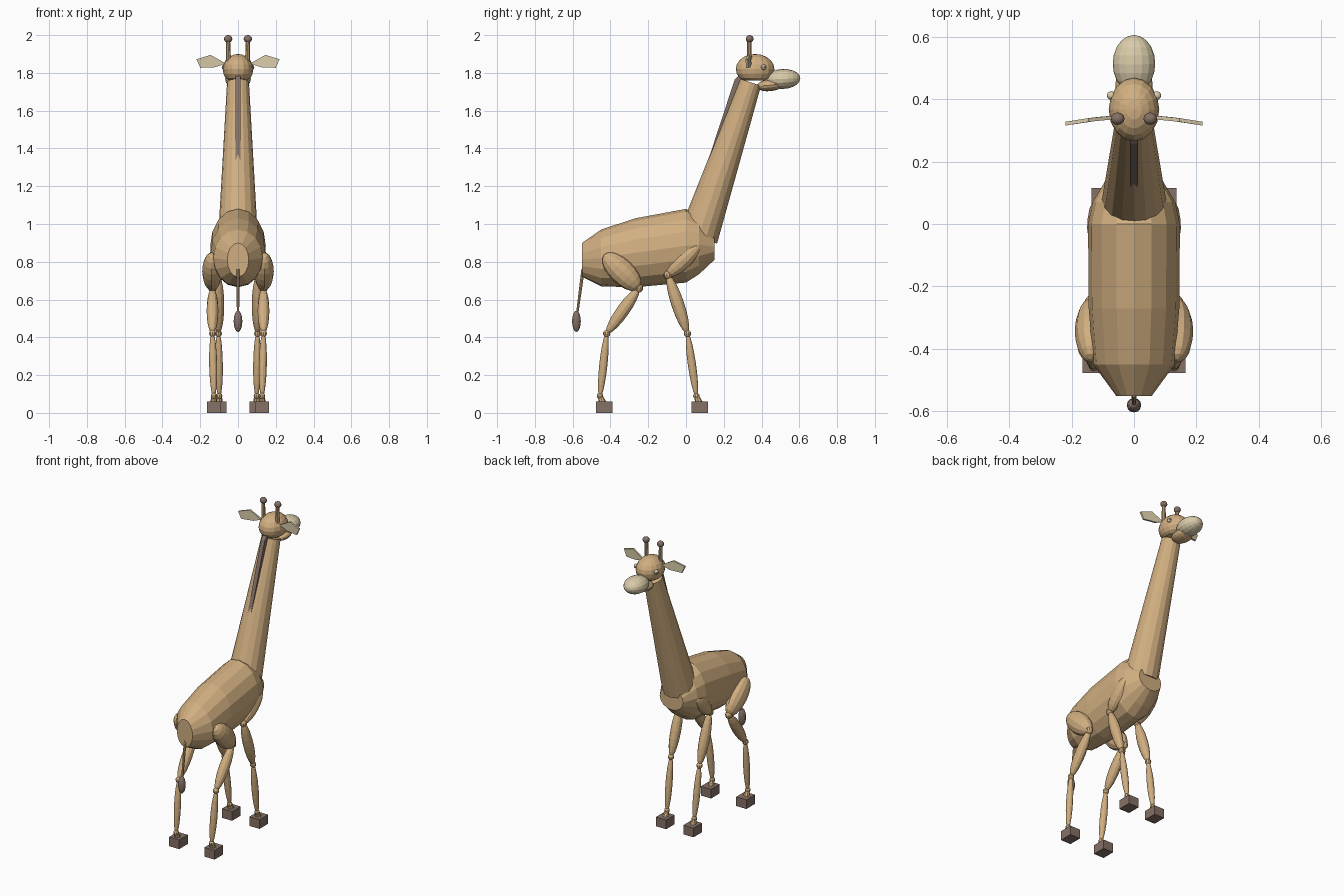
import bpy, bmesh, math
from mathutils import Vector, Matrix

if "Cube" in bpy.data.objects:
    bpy.data.objects.remove(bpy.data.objects["Cube"])


def material(name, rgb):
    m = bpy.data.materials.new(name)
    m.diffuse_color = (*rgb, 1)
    m.use_nodes = True
    m.node_tree.nodes["Principled BSDF"].inputs["Base Color"].default_value = m.diffuse_color
    return m


TAN = material("tan hide", (0.64, 0.43, 0.22))
CREAM = material("cream", (0.70, 0.60, 0.40))
BROWN = material("dark brown", (0.235, 0.165, 0.135))


def finish(name, bm, mat):
    bmesh.ops.recalc_face_normals(bm, faces=bm.faces)
    me = bpy.data.meshes.new(name)
    bm.to_mesh(me)
    bm.free()
    me.materials.append(mat)
    ob = bpy.data.objects.new(name, me)
    bpy.context.collection.objects.link(ob)
    return ob


def ellipsoid(name, center, radii, mat, direction=(0, 0, 1), seg=16, rings=10):
    """Faceted ellipsoid whose local z follows direction."""
    bm = bmesh.new()
    bmesh.ops.create_uvsphere(bm, u_segments=seg, v_segments=rings, radius=1)
    rot = Vector((0, 0, 1)).rotation_difference(Vector(direction)).to_matrix().to_4x4()
    bm.transform(Matrix.Translation(center) @ rot @ Matrix.Diagonal((*radii, 1)))
    return finish(name, bm, mat)


def spindle(name, a, b, rx, ry, mat, extra=0.0):
    a, b = Vector(a), Vector(b)
    return ellipsoid(name, (a + b) / 2, (rx, ry, (b - a).length / 2 + extra), mat, b - a, 12)


def cone(name, a, b, r1, r2, mat, seg=12):
    a, b = Vector(a), Vector(b)
    bm = bmesh.new()
    bmesh.ops.create_cone(bm, cap_ends=True, segments=seg, radius1=r1, radius2=r2,
                          depth=(b - a).length)
    rot = Vector((0, 0, 1)).rotation_difference(b - a).to_matrix().to_4x4()
    bm.transform(Matrix.Translation((a + b) / 2) @ rot)
    return finish(name, bm, mat)


def prism(name, points, offset, mat):
    """Flat polygon thickened along offset."""
    bm = bmesh.new()
    f = bm.faces.new([bm.verts.new(p) for p in points])
    ext = bmesh.ops.extrude_face_region(bm, geom=[f], use_keep_orig=True)
    bmesh.ops.translate(bm, vec=offset,
                        verts=[g for g in ext["geom"] if isinstance(g, bmesh.types.BMVert)])
    return finish(name, bm, mat)


# Body: elliptical rings along y (y, low z, high z, half width)
bm = bmesh.new()
N, prev = 16, None
rings = [(-0.55, 0.72, 0.90, 0.057), (-0.45, 0.67, 0.97, 0.13), (-0.27, 0.665, 1.03, 0.145),
         (0.0, 0.69, 1.08, 0.147), (0.07, 0.735, 1.045, 0.132), (0.15, 0.81, 0.95, 0.085)]
for y, lo, hi, w in rings:
    ring = [bm.verts.new((w * math.cos(t), y, (lo + hi) / 2 + (hi - lo) / 2 * math.sin(t)))
            for t in (2 * math.pi * i / N for i in range(N))]
    if prev:
        for i in range(N):
            j = (i + 1) % N
            bm.faces.new((prev[i], prev[j], ring[j], ring[i]))
    else:
        bm.faces.new(ring)
    prev = ring
bm.faces.new(prev)
finish("body", bm, TAN)

# Neck and mane
cone("neck", (0, 0.065, 0.93), (0, 0.342, 1.75), 0.105, 0.058, TAN, 16)
prism("mane", [(-0.013, 0.105, 1.30), (-0.013, 0.258, 1.765), (-0.013, 0.285, 1.79),
               (-0.013, 0.31, 1.75), (-0.013, 0.15, 1.33)], (0.026, 0, 0), BROWN)

# Head with a flat underside
head = ellipsoid("head", (0, 0.366, 1.82), (0.081, 0.102, 0.08), TAN)
for v in head.data.vertices:
    v.co.z = max(v.co.z, 1.76)
ellipsoid("muzzle", (0, 0.513, 1.768), (0.068, 0.053, 0.092), CREAM, (0, 1, 0.04))
ellipsoid("jaw", (0, 0.445, 1.735), (0.06, 0.032, 0.07), TAN, (0, 1, 0.1))

# Tail
cone("tail", (0, -0.545, 0.76), (0, -0.578, 0.51), 0.009, 0.006, TAN, 8)
ellipsoid("tail_tuft", (0, -0.58, 0.485), (0.023, 0.023, 0.056), BROWN, seg=12)


def leg(label, s, joints, x_list, thigh, thigh_len, hoof_y):
    """Spindle-shaped bones through the joints, ball joints and a block hoof."""
    p = [Vector((s * x, y, z)) for x, (y, z) in zip(x_list, joints)]
    spindle(label + "_thigh", p[0], p[1], *thigh, TAN, thigh_len)
    spindle(label + "_shin", p[1], p[2], 0.031, 0.034, TAN)
    spindle(label + "_shank", p[2], p[3], 0.021, 0.022, TAN, 0.01)
    for q, r, part in zip(p[1:], (0.023, 0.019, 0.017), ("knee", "hock", "ankle")):
        ellipsoid(label + "_" + part, q, (r, r, r), TAN, seg=10, rings=8)
    cone(label + "_pastern", p[3], (p[3].x, p[3].y + 0.015, 0.05), 0.013, 0.02, TAN, 8)
    x, w, d = p[3].x, 0.037, 0.044
    prism(label + "_hoof", [(x - w, hoof_y - d, 0), (x + w, hoof_y - d, 0),
                            (x + w, hoof_y + d, 0), (x - w, hoof_y + d, 0)],
          (0, 0, 0.06), BROWN)


# Mirrored parts
for s, side in ((1, "right"), (-1, "left")):
    leg(side + "_hind_leg", s, [(-0.43, 0.835), (-0.25, 0.66), (-0.42, 0.42), (-0.455, 0.09)],
        (0.14, 0.135, 0.135, 0.128), (0.052, 0.066), 0.005, -0.433)
    leg(side + "_front_leg", s, [(0.07, 0.89), (-0.095, 0.73), (0.008, 0.42), (0.055, 0.09)],
        (0.115, 0.105, 0.103, 0.099), (0.04, 0.045), 0.005, 0.072)
    # Horns, eyes and ears
    cone(side + "_horn", (s * 0.05, 0.335, 1.85), (s * 0.052, 0.335, 1.975), 0.014, 0.011, TAN, 10)
    ellipsoid(side + "_horn_knob", (s * 0.052, 0.337, 1.98), (0.022, 0.02, 0.02), BROWN, seg=12)
    ellipsoid(side + "_eye", (s * 0.073, 0.411, 1.83), (0.014, 0.014, 0.014), CREAM, seg=10, rings=8)
    prism(side + "_ear", [(s * 0.065, 0.335, 1.85), (s * 0.145, 0.327, 1.895),
                          (s * 0.22, 0.315, 1.872), (s * 0.20, 0.318, 1.827),
                          (s * 0.12, 0.33, 1.83)], (0, 0.012, 0), CREAM)
